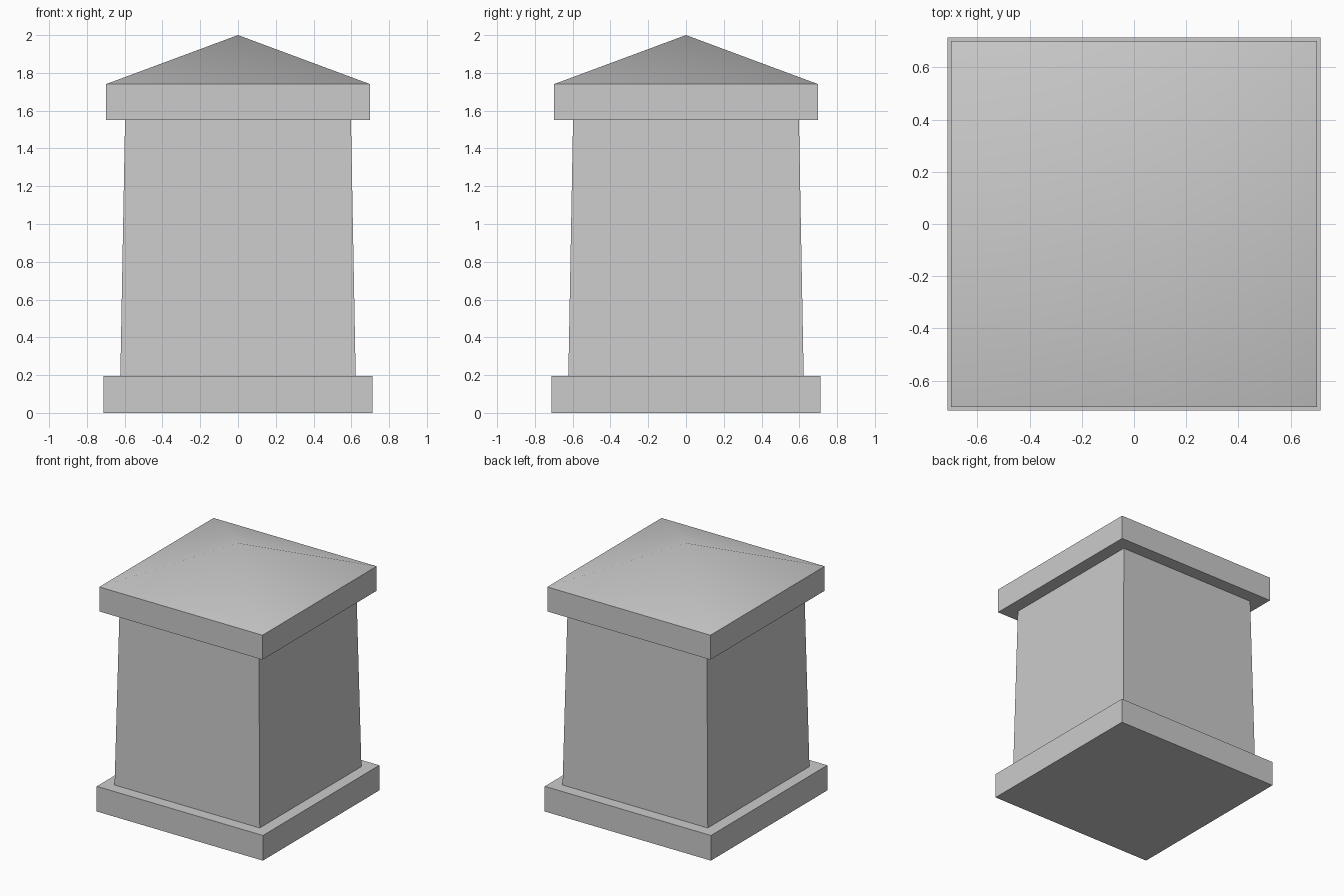
import bpy, bmesh, math

cube = bpy.data.objects.get("Cube")
if cube:
    bpy.data.objects.remove(cube, do_unlink=True)

stone = bpy.data.materials.new("grey stone")
stone.use_nodes = True
grey = (0.6, 0.6, 0.6, 1)
stone.diffuse_color = grey
stone.node_tree.nodes["Principled BSDF"].inputs["Base Color"].default_value = grey


def square_part(name, profile):
    """Stack square rings given as (half width, height); zero width is an apex."""
    bm = bmesh.new()
    rings = []
    for half, z in profile:
        if half == 0:
            rings.append([bm.verts.new((0, 0, z))] * 4)
        else:
            rings.append([bm.verts.new((sx * half, sy * half, z))
                          for sx, sy in ((-1, -1), (1, -1), (1, 1), (-1, 1))])
    for low, high in zip(rings, rings[1:]):
        for i in range(4):
            j = (i + 1) % 4
            corners = [low[i], low[j], high[j], high[i]]
            bm.faces.new(list(dict.fromkeys(corners)))
    # Close the flat ends
    bm.faces.new(rings[0][::-1])
    if profile[-1][0] > 0:
        bm.faces.new(rings[-1])
    mesh = bpy.data.meshes.new(name)
    bm.to_mesh(mesh)
    bm.free()
    mesh.materials.append(stone)
    obj = bpy.data.objects.new(name, mesh)
    bpy.context.collection.objects.link(obj)
    return obj


# Plinth, tapered shaft, and cap slab with a shallow pyramid on top
square_part("plinth", [(0.713, 0), (0.713, 0.195)])
square_part("shaft", [(0.623, 0.195), (0.598, 1.55)])
cap = square_part("cap", [(0.70, 1.55), (0.70, 1.74), (0, 2)])

# Soft shading over the pyramid, crisp eaves
bpy.ops.object.select_all(action="DESELECT")
cap.select_set(True)
bpy.context.view_layer.objects.active = cap
bpy.ops.object.shade_smooth_by_angle(angle=math.radians(30))
